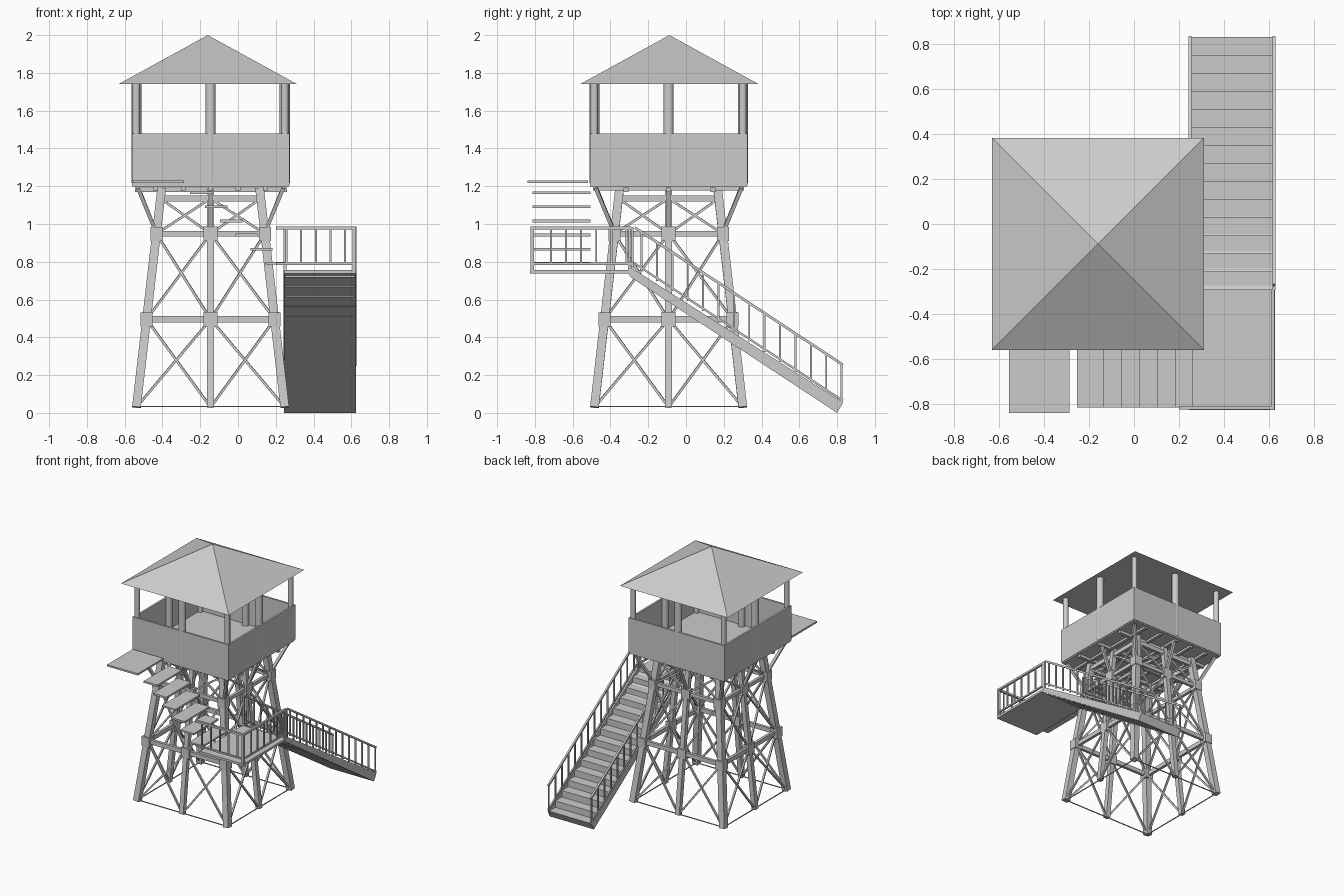
import bpy, bmesh
from mathutils import Matrix, Vector

if "Cube" in bpy.data.objects:
    bpy.data.objects.remove(bpy.data.objects["Cube"])

CX, CY = -0.145, -0.092          # tower axis
gray = bpy.data.materials.new("plain_gray")
gray.diffuse_color = (0.6, 0.6, 0.6, 1)
gray.use_nodes = True
gray.node_tree.nodes["Principled BSDF"].inputs["Base Color"].default_value = gray.diffuse_color


def finish(name, bm, smooth=False):
    bmesh.ops.recalc_face_normals(bm, faces=bm.faces[:])
    me = bpy.data.meshes.new(name)
    bm.to_mesh(me)
    bm.free()
    ob = bpy.data.objects.new(name, me)
    me.materials.append(gray)
    for p in me.polygons:
        p.use_smooth = smooth and abs(p.normal.z) < 0.5
    bpy.context.collection.objects.link(ob)
    return ob


def box(bm, x0, x1, y0, y1, z0, z1):
    m = Matrix.Translation(((x0 + x1) / 2, (y0 + y1) / 2, (z0 + z1) / 2))
    m = m @ Matrix.Diagonal((x1 - x0, y1 - y0, z1 - z0, 1))
    bmesh.ops.create_cube(bm, size=1, matrix=m)


def beam(bm, p, q, w, d=None):
    p, q = Vector(p), Vector(q)
    z = (q - p).normalized()
    ref = Vector((0, 1, 0)) if abs(z.z) > 0.85 else Vector((0, 0, 1))
    x = ref.cross(z).normalized()
    y = z.cross(x)
    r = Matrix((x, y, z)).transposed().to_4x4()
    m = Matrix.Translation((p + q) / 2) @ r @ Matrix.Diagonal((w, d or w, (q - p).length, 1))
    bmesh.ops.create_cube(bm, size=1, matrix=m)


def prism(bm, pts, x0, x1):
    """Extrude a closed (y, z) outline along x."""
    f = bm.faces.new([bm.verts.new((x0, y, z)) for y, z in pts])
    ext = bmesh.ops.extrude_face_region(bm, geom=[f])["geom"]
    bmesh.ops.translate(bm, vec=(x1 - x0, 0, 0),
                        verts=[v for v in ext if isinstance(v, bmesh.types.BMVert)])


def half(z):                      # half width of the tapering frame
    return 0.396 - 0.115 * z


def side(k, t, z, out=0.0):       # point on side k, t from -1 to 1
    h = half(z)
    x, y = t * h, -h - out
    for _ in range(k):
        x, y = -y, x
    return (CX + x, CY + y, z)


# Tower frame
levels = [0.03, 0.495, 0.948, 1.135]
legs, mids, rails, braces, plates = (bmesh.new() for _ in range(5))
for k in range(4):
    beam(legs, side(k, -1, 0.03), side(k, -1, 1.19), 0.046)
    beam(mids, side(k, 0, 0.03), side(k, 0, 1.19), 0.036)
    beam(rails, side(k, -1, 0.034), side(k, 1, 0.034), 0.006)
    for z, w in zip(levels[1:], (0.034, 0.028, 0.034)):
        beam(rails, side(k, -1, z), side(k, 1, z), 0.022, w)
    for z0, z1 in zip(levels, levels[1:]):
        for a, b in ((-1, 0), (0, 1)):
            beam(braces, side(k, a, z0), side(k, b, z1), 0.013)
            beam(braces, side(k, b, z0), side(k, a, z1), 0.013)
    # Joint plates on corners and centre legs
    for z in levels[1:3]:
        x, y, _ = side(k, -1, z)
        box(plates, x - 0.032, x + 0.032, y - 0.032, y + 0.032, z - 0.037, z + 0.037)
        x, y, _ = side(k, 0, z)
        sx, sy = (0.037, 0.022) if k % 2 == 0 else (0.022, 0.037)
        box(plates, x - sx, x + sx, y - sy, y + sy, z - 0.038, z + 0.038)
    # Brackets flaring out to the cabin edge
    x, y, _ = side(k, -1, 0.96)
    sx, sy = (1 if x > CX else -1), (1 if y > CY else -1)
    beam(braces, (x, y, 0.95), (CX + sx * 0.385, CY + sy * 0.385, 1.19), 0.02)
    beam(braces, side(k, 0, 0.95), side(k, 0, 1.185, 0.12), 0.02)
finish("corner_legs", legs)
finish("middle_legs", mids)
for k in (0, 1):                  # ties across the tower
    beam(rails, side(k, 0, 1.135), side(k + 2, 0, 1.135), 0.022)
finish("frame_rails", rails)
finish("cross_braces", braces)
finish("joint_plates", plates)

# Floor joists
bm = bmesh.new()
for o in (-0.225, 0, 0.235):
    box(bm, CX - 0.4, CX + 0.405, CY + o - 0.013, CY + o + 0.013, 1.17, 1.192)
for o in (-0.29, -0.145, 0, 0.145, 0.29):
    box(bm, CX + o - 0.012, CX + o + 0.012, CY - 0.4, CY + 0.4, 1.178, 1.196)
finish("floor_joists", bm)

# Cabin floor and parapet walls
H = 0.417
bm = bmesh.new()
box(bm, CX - H + 0.004, CX + H - 0.004, CY - H + 0.004, CY + H - 0.004, 1.195, 1.22)
finish("cabin_floor", bm)
bm = bmesh.new()
for s in (-1, 1):
    a, b = sorted((s * H, s * (H - 0.015)))
    box(bm, CX - H, CX + H, CY + a, CY + b, 1.205, 1.48)
    box(bm, CX + a, CX + b, CY - H + 0.015, CY + H - 0.015, 1.205, 1.48)
finish("cabin_walls", bm)

# Round roof posts
bm = bmesh.new()
for i in (-1, 0, 1):
    for j in (-1, 0, 1):
        if i or j:
            r = 0.02 if i and j else 0.027
            m = Matrix.Translation((CX + i * 0.393, CY + j * 0.393, 1.482))
            bmesh.ops.create_cone(bm, cap_ends=True, segments=16, radius1=r, radius2=r,
                                  depth=0.53, matrix=m)
finish("roof_posts", bm, smooth=True)

# Pyramid roof
bm = bmesh.new()
R, rx, ry = 0.47, -0.16, -0.088
base = [bm.verts.new((rx + a * R, ry + b * R, 1.742)) for a, b in
        ((-1, -1), (1, -1), (1, 1), (-1, 1))]
tip = bm.verts.new((rx, ry, 2.0))
bm.faces.new(base[::-1])
for i in range(4):
    bm.faces.new((base[i], base[(i + 1) % 4], tip))
finish("roof", bm)

# Lower stair: stepped slab with side stringers
N, run, rise = 14, 0.08, 0.0508
bm = bmesh.new()
pts = [(0.80, 0.0)]
for k in range(N):
    z = 0.056 + rise * k
    pts += [(0.83 - run * k, z), (0.83 - run * (k + 1), z)]
pts += [(-0.29, 0.755), (-0.31, 0.755), (-0.31, 0.742)]
prism(bm, pts, 0.25, 0.62)
finish("stair_steps", bm)
bm = bmesh.new()
for x in (0.243, 0.614):
    prism(bm, [(0.80, 0.0), (0.832, 0.055), (-0.29, 0.768), (-0.31, 0.738)], x, x + 0.012)
finish("stair_stringers", bm)

# Landing
bm = bmesh.new()
box(bm, 0.243, 0.625, -0.825, -0.29, 0.738, 0.756)
finish("landing", bm)

# Stair handrails on both sides
bm = bmesh.new()
for x in (0.249, 0.62):
    for dz, w in ((0, 0.014), (-0.19, 0.011)):
        beam(bm, (x, 0.83, 0.255 + dz), (x, -0.27, 0.98 + dz), w)
    for k in range(14):
        y = 0.824 - 0.0815 * k
        z = 0.255 + (0.824 - y) * 0.659
        beam(bm, (x, y, z - 0.2), (x, y, z), 0.01)
    beam(bm, (x, -0.285, 0.75), (x, -0.285, 0.985), 0.014)
finish("stair_handrails", bm)

# Landing guard rails, front and outer side
bm = bmesh.new()
for z, w in ((0.98, 0.016), (0.79, 0.012)):
    beam(bm, (0.2, -0.815, z), (0.622, -0.815, z), w)
    beam(bm, (0.615, -0.822, z), (0.615, -0.29, z), w)
for i in range(5):
    x = 0.257 + 0.0775 * i
    beam(bm, (x, -0.815, 0.79), (x, -0.815, 0.98), 0.01)
for i in range(6):
    y = -0.715 + 0.08 * i
    beam(bm, (0.615, y, 0.79), (0.615, y, 0.98), 0.01)
beam(bm, (0.615, -0.815, 0.75), (0.615, -0.815, 0.987), 0.018)
beam(bm, (0.615, -0.3, 0.75), (0.615, -0.3, 0.987), 0.014)
finish("landing_guard_rails", bm)

# Floating upper steps and top platform
bm = bmesh.new()
for i in range(6):
    x, z = -0.253 + 0.0795 * i, 1.165 - 0.0745 * i
    box(bm, x, x + 0.118, -0.813, -0.505, z - 0.007, z + 0.007)
finish("upper_steps", bm)
bm = bmesh.new()
box(bm, -0.555, -0.287, -0.838, -0.52, 1.216, 1.23)
finish("top_platform", bm)
